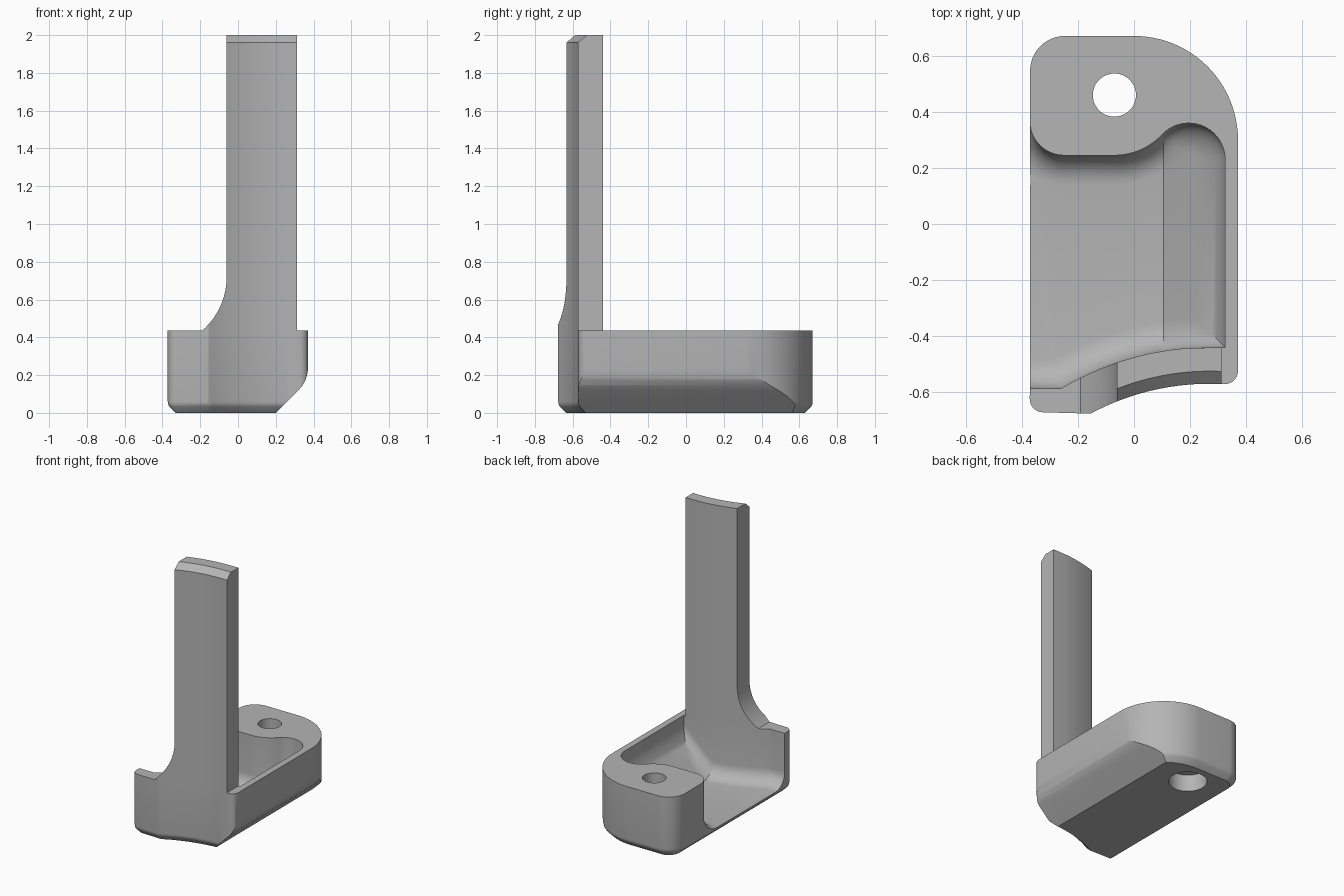
import bpy, bmesh
from math import cos, sin, radians, sqrt, pi
from mathutils import Vector

if "Cube" in bpy.data.objects:
    bpy.data.objects.remove(bpy.data.objects["Cube"], do_unlink=True)

grey = bpy.data.materials.new("plain grey")
grey.use_nodes = True
grey.diffuse_color = (0.46, 0.46, 0.46, 1)
grey.node_tree.nodes["Principled BSDF"].inputs["Base Color"].default_value = (0.46, 0.46, 0.46, 1)


def arc(cx, cy, r, a, b, n=12):
    """Points on an arc from angle a to b in degrees."""
    return [(cx + r * cos(radians(a + (b - a) * i / n)),
             cy + r * sin(radians(a + (b - a) * i / n))) for i in range(n + 1)]


def inset(points, d):
    """Mitred inward offset of a counter-clockwise outline."""
    out = []
    for i, p in enumerate(points):
        p, a, b = Vector(p), Vector(points[i - 1]), Vector(points[(i + 1) % len(points)])
        u, v = (p - a).normalized(), (b - p).normalized()
        n1, n2 = Vector((-u.y, u.x)), Vector((-v.y, v.x))
        out.append(tuple(p + (n1 + n2) * d / (1 + n1.dot(n2))))
    return out


def loft(name, rings, edit=None):
    """Closed solid through stacked rings given as (points, z)."""
    bm = bmesh.new()
    loops = [[bm.verts.new((x, y, z)) for x, y in pts] for pts, z in rings]
    n = len(loops[0])
    bm.faces.new(loops[0][::-1])
    bm.faces.new(loops[-1])
    for lo, hi in zip(loops, loops[1:]):
        for i in range(n):
            j = (i + 1) % n
            bm.faces.new((lo[i], lo[j], hi[j], hi[i]))
    if edit:
        edit(bm)
    bmesh.ops.recalc_face_normals(bm, faces=bm.faces)
    mesh = bpy.data.meshes.new(name)
    bm.to_mesh(mesh)
    bm.free()
    mesh.materials.append(grey)
    ob = bpy.data.objects.new(name, mesh)
    bpy.context.collection.objects.link(ob)
    return ob


def section(name, points):
    """Prism along y from an x-z outline."""
    ob = loft(name, [(points, -1), (points, 1)])
    for v in ob.data.vertices:
        x, z, y = v.co
        v.co = (x, y, z)
    ob.data.flip_normals()
    return ob


def combine(ob, tool, operation):
    """Apply a boolean and discard its cutter."""
    tool.hide_render = True
    mod = ob.modifiers.new("cut", "BOOLEAN")
    mod.object, mod.operation, mod.solver = tool, operation, "EXACT"
    bpy.context.view_layer.objects.active = ob
    bpy.ops.object.modifier_apply(modifier=mod.name)
    bpy.data.objects.remove(tool, do_unlink=True)


def wall_curve(r, x0, x1, n=20):
    """Curved front wall, with a centre ahead of the model."""
    xs = [x0 + (x1 - x0) * i / n for i in range(n + 1)]
    return [(x, -1.47 + sqrt(r * r - (x - 0.27) ** 2)) for x in xs]


TOP = 0.435
front = wall_curve(0.9, -0.155, 0.30)
inner = wall_curve(1.03, -0.26, 0.20)

# Base block with a small chamfer around its underside
outline = (arc(-0.325, -0.625, 0.047, 180, 270, 6) + front
           + arc(0.325, -0.525, 0.046, -80, 0, 6)
           + arc(0, 0.30, 0.371, 0, 90, 24)
           + arc(-0.246, 0.546, 0.125, 90, 180, 12))
base = loft("base", [(inset(outline, 0.042), 0), (inset(outline, 0.008), 0.034),
                     (inset(outline, 0.002), 0.046), (outline, 0.06), (outline, TOP)])

# Large rounded chamfer along the lower right side
combine(base, section("side_chamfer", [(-1, -0.2), (0, -0.2), (0.322, 0.122), (0.343, 0.147),
                                       (0.359, 0.178), (0.368, 0.21), (0.372, 0.25),
                                       (0.4, 0.6), (-1, 0.6)]), "INTERSECT")

# Pocket open to the left, wrapping the rear post, with a filleted floor
pocket_outline = ([(-0.7, -0.587)] + inner + [(0.325, -0.44)]
                  + arc(0.195, 0.23, 0.13, 0, 136.9, 18)
                  + arc(-0.07, 0.478, 0.233, -43.1, -90, 12)[1:]
                  + arc(-0.25, 0.367, 0.122, -90, -180, 12)
                  + [(-0.372, 0.9), (-0.7, 0.9)])
FILLET, FLOOR, BEND = 0.105, 0.052, 0.105
rings = []
for k in range(9):
    t = k / 8 * pi / 2
    rings.append((inset(pocket_outline, FILLET * (1 - sin(t))), FLOOR + FILLET * (1 - cos(t))))
rings.append((pocket_outline, 0.6))


def slope_floor(bm):
    """Fold the floor upward to the right of the bend."""
    bmesh.ops.bisect_plane(bm, geom=bm.verts[:] + bm.edges[:] + bm.faces[:],
                           plane_co=(BEND, 0, 0), plane_no=(1, 0, 0))
    for v in bm.verts:
        if v.co.x > BEND and v.co.z < 0.5:
            v.co.z += v.co.x - BEND


combine(base, loft("pocket", rings, slope_floor), "DIFFERENCE")

# Screw hole with a wider recess underneath
for r, low, high in ((0.077, -0.1, 0.6), (0.125, -0.1, 0.12)):
    circle = arc(-0.07, 0.46, r, 0, 360, 48)[:-1]
    combine(base, loft("hole", [(circle, low), (circle, high)]), "DIFFERENCE")

# Tall curved tab on the front wall, with a chamfered top front edge
tab_front = [(-0.3, -0.671)] + front + [(0.35, -0.571)]
tab_back = [(0.35, -0.44)] + inner[::-1] + [(-0.3, -0.587)]
strip = tab_front + tab_back
crown = [(x, y + 0.045) for x, y in tab_front] + tab_back
tab = loft("tab", [(strip, TOP), (strip, 1.96), (crown, 2.0)])
tab_side = ([(0.312, 0.2), (0.312, 2.2), (-0.06, 2.2)]
            + arc(-0.437, 0.72, 0.377, 0, -49.1, 14) + [(-0.19, 0.2)])
combine(tab, section("tab_profile", tab_side[::-1]), "INTERSECT")

# Smooth rounded areas, keep crisp edges
for ob in (base, tab):
    bpy.ops.object.select_all(action="DESELECT")
    ob.select_set(True)
    bpy.context.view_layer.objects.active = ob
    bpy.ops.object.shade_smooth_by_angle(angle=radians(28))
